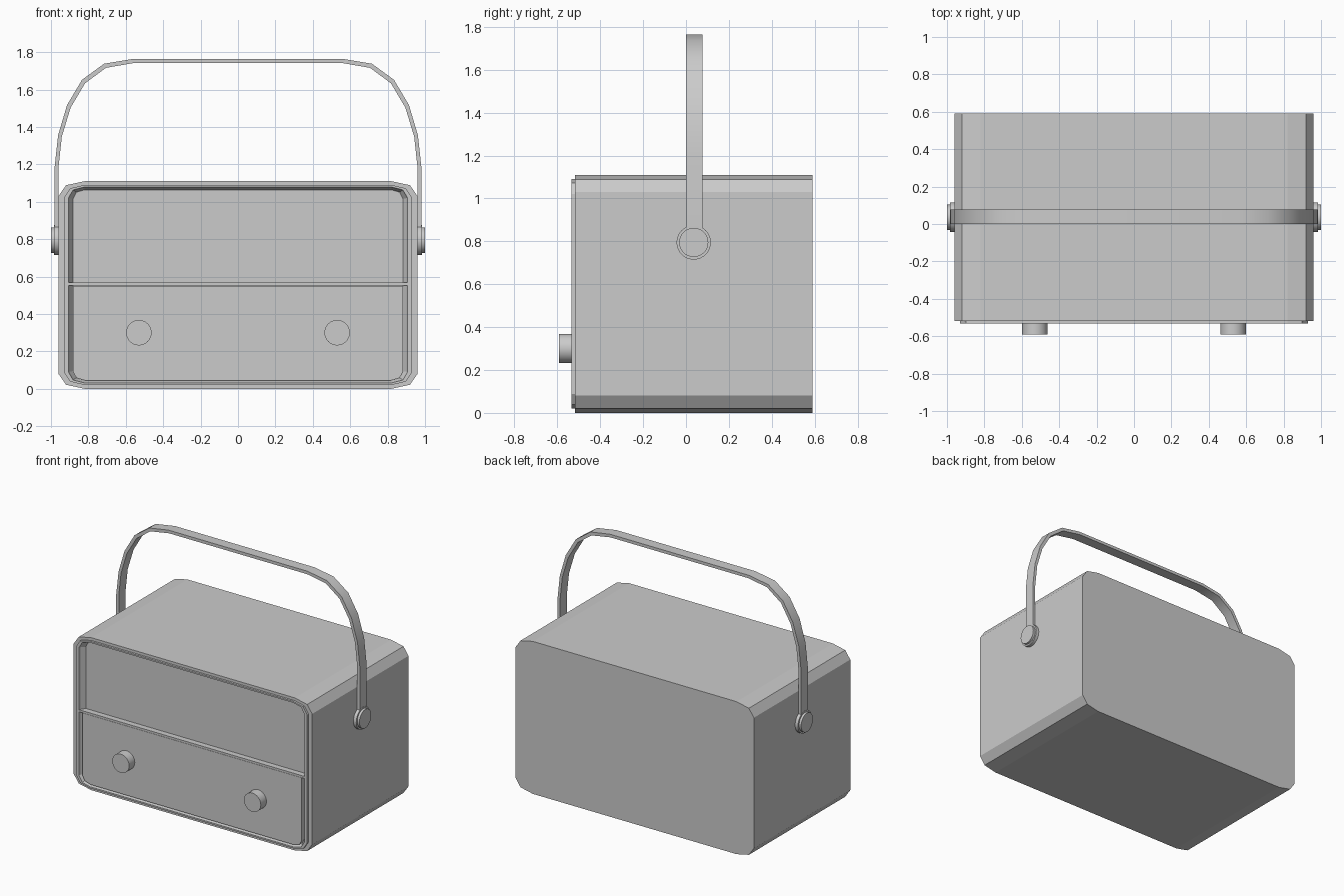
import bpy, bmesh, math
from mathutils import Matrix, Vector

if "Cube" in bpy.data.objects:
    bpy.data.objects.remove(bpy.data.objects["Cube"])


def finish(name, bm, smooth=False):
    bmesh.ops.recalc_face_normals(bm, faces=bm.faces)
    mesh = bpy.data.meshes.new(name)
    bm.to_mesh(mesh)
    bm.free()
    ob = bpy.data.objects.new(name, mesh)
    bpy.context.collection.objects.link(ob)
    if smooth:
        bpy.ops.object.select_all(action='DESELECT')
        ob.select_set(True)
        bpy.context.view_layer.objects.active = ob
        bpy.ops.object.shade_smooth_by_angle(angle=math.radians(30))
    return ob


def loft(name, rings, closed=False, smooth=False):
    """Join rings of points with quads; cap both ends unless closed."""
    bm = bmesh.new()
    vs = [[bm.verts.new(p) for p in r] for r in rings]
    n = len(vs[0])
    for a, b in zip(vs, vs[1:]):
        for i in range(n):
            j = (i + 1) % n
            bm.faces.new((a[i], a[j], b[j], b[i]))
    bm.faces.new(vs[0])
    bm.faces.new(vs[-1])
    return finish(name, bm, smooth)


def cylinder(name, start, end, radius):
    start, end = Vector(start), Vector(end)
    d = end - start
    rot = d.to_track_quat('Z', 'Y').to_matrix().to_4x4()
    bm = bmesh.new()
    bmesh.ops.create_cone(bm, cap_ends=True, segments=32, radius1=radius,
                          radius2=radius, depth=d.length,
                          matrix=Matrix.Translation((start + end) / 2) @ rot)
    return finish(name, bm, True)


def box(name, lo, hi):
    (x0, y0, z0), (x1, y1, z1) = lo, hi
    return loft(name, [[(x0, y, z0), (x1, y, z0), (x1, y, z1), (x0, y, z1)]
                       for y in (y0, y1)])


W, H = 0.96, 1.11


def case_ring(ix, iz, y):
    """Rectangle with three-point corners, inset from the case outline."""
    hx, hz = W - ix, H / 2 - iz
    cx, cz = 0.14 - ix, 0.08 - 0.4 * ix
    q = [(hx, hz - cz), (hx - 0.29 * cx, hz - 0.27 * cz), (hx - cx, hz)]
    pts = q + [(-x, z) for x, z in reversed(q)]
    pts += [(-x, -z) for x, z in q] + [(x, -z) for x, z in reversed(q)]
    return [(x, y, z + H / 2) for x, z in pts]


# Case with stepped front rim and recessed face
loft("case", [case_ring(*r) for r in (
    (0, 0, 0.59), (0, 0, -0.518), (0.03, 0.02, -0.518), (0.03, 0.02, -0.533),
    (0.053, 0.031, -0.533), (0.058, 0.034, -0.52), (0.078, 0.046, -0.49))])

# Raised lower panel with trimmed bottom corners
half = [(0.882, 0.548), (0.882, 0.092), (0.864, 0.058), (0.815, 0.044)]
panel = half + [(-x, z) for x, z in reversed(half)]
loft("lower_panel", [[(x, y, z) for x, z in panel] for y in (-0.48, -0.527)])

# Divider strip
box("divider_strip", (-0.906, -0.532, 0.552), (0.906, -0.48, 0.567))

# Carrying handle: flat band swept along an arch
outer = [(0.981, 0.80), (0.981, 1.18), (0.962, 1.355), (0.914, 1.517),
         (0.834, 1.652), (0.716, 1.738), (0.56, 1.764)]
inner = [(0.960, 0.80), (0.960, 1.18), (0.942, 1.348), (0.895, 1.503),
         (0.818, 1.633), (0.706, 1.716), (0.555, 1.742)]
pairs = list(zip(outer, inner))
pairs += [((-a, b), (-c, d)) for (a, b), (c, d) in reversed(pairs)]
loft("handle", [[(o[0], 0, o[1]), (o[0], 0.077, o[1]),
                 (i[0], 0.077, i[1]), (i[0], 0, i[1])] for o, i in pairs],
     smooth=True)

# Handle pivots and control knobs on both sides
for side, s in (("left", -1), ("right", 1)):
    cylinder(side + "_pivot_disc", (s * 0.95, 0.036, 0.795),
             (s * 0.983, 0.036, 0.795), 0.08)
    cylinder(side + "_pivot_cap", (s * 0.97, 0.036, 0.795),
             (s * 1.0, 0.036, 0.795), 0.068)
    cylinder(side + "_knob", (s * 0.53, -0.50, 0.30),
             (s * 0.53, -0.592, 0.30), 0.068)
